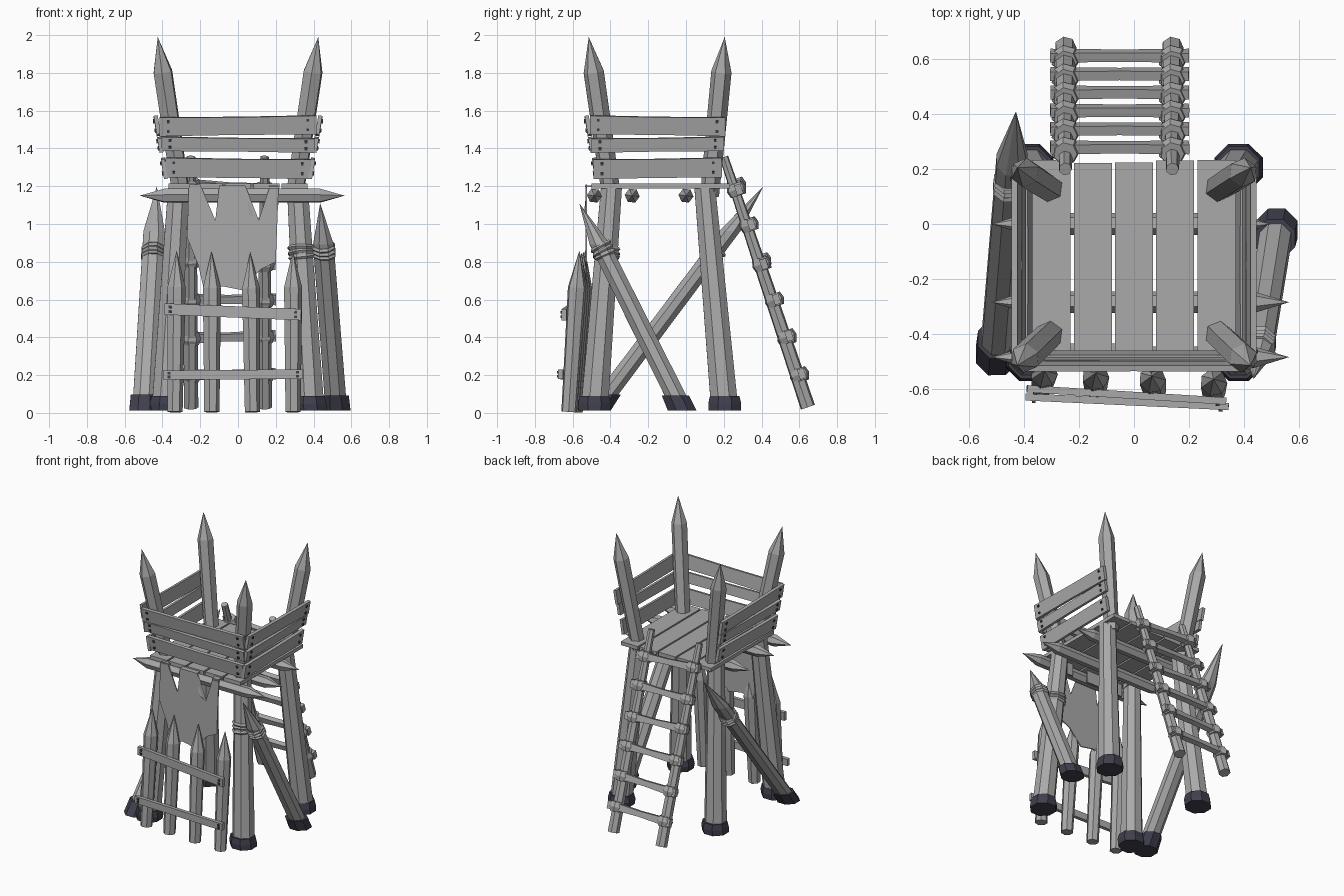
import bpy, bmesh, math, random
from mathutils import Vector

random.seed(4)
cube = bpy.data.objects.get("Cube")
if cube:
    bpy.data.objects.remove(cube, do_unlink=True)


def material(name, color):
    m = bpy.data.materials.new(name)
    m.use_nodes = True
    m.diffuse_color = (*color, 1)
    m.node_tree.nodes["Principled BSDF"].inputs["Base Color"].default_value = (*color, 1)
    return m


WOOD = material("weathered grey", (0.4, 0.4, 0.4))
IRON = material("dark slate", (0.05, 0.05, 0.075))


def finish(name, bm, mat):
    bmesh.ops.remove_doubles(bm, verts=bm.verts, dist=0.0005)
    bmesh.ops.recalc_face_normals(bm, faces=bm.faces)
    me = bpy.data.meshes.new(name)
    bm.to_mesh(me)
    bm.free()
    me.materials.append(mat)
    ob = bpy.data.objects.new(name, me)
    bpy.context.scene.collection.objects.link(ob)
    return ob


def pole(name, rings, sides=8, mat=WOOD, axis=None, turn=0.4):
    """Loft of (point, radius) rings; a zero radius makes a sharp tip."""
    pts = [Vector(p) for p, r in rings]
    axis = Vector(axis) if axis else (pts[-1] - pts[0]).normalized()
    ref = Vector((0, 1, 0)) if abs(axis.y) < 0.9 else Vector((1, 0, 0))
    u = axis.cross(ref).normalized()
    v = axis.cross(u)
    bm = bmesh.new()
    loops = []
    for p, (_, r) in zip(pts, rings):
        angles = [turn + math.tau * i / sides for i in range(sides)]
        loops.append([bm.verts.new(p + r * (math.cos(a) * u + math.sin(a) * v)) for a in angles])
    for a, b in zip(loops, loops[1:]):
        for i in range(sides):
            j = (i + 1) % sides
            bm.faces.new((a[i], a[j], b[j], b[i]))
    bm.faces.new(loops[0])
    bm.faces.new(loops[-1])
    return finish(name, bm, mat)


def plank(name, a, b, up, height, thick, mat=WOOD, waist=1.0):
    """Board from a to b, its height along up, optionally narrowed at the middle."""
    a, b = Vector(a), Vector(b)
    d = (b - a).normalized()
    n = d.cross(Vector(up)).normalized()
    w = n.cross(d)
    bm = bmesh.new()
    loops = []
    for t, k in ((0, 1), (0.5, waist), (1, 1)):
        c = a.lerp(b, t)
        loops.append([bm.verts.new(c + w * (sy * height * k / 2) + n * (sx * thick / 2))
                      for sx, sy in ((-1, -1), (1, -1), (1, 1), (-1, 1))])
    for p, q in zip(loops, loops[1:]):
        for i in range(4):
            j = (i + 1) % 4
            bm.faces.new((p[i], p[j], q[j], q[i]))
    bm.faces.new(loops[0])
    bm.faces.new(loops[-1])
    return finish(name, bm, mat)


def nails(name, a, b, up, gap, out, inset=0.045):
    """Pairs of square nail heads near both ends of a board."""
    a, b, up, out = Vector(a), Vector(b), Vector(up), Vector(out)
    d = (b - a).normalized()
    for end in (a + d * inset, b - d * inset):
        for s in (-1, 1):
            c = end + up * (s * gap) + out
            plank(name, c - d * 0.007, c + d * 0.007, up, 0.014, 0.012, IRON)


def rope(name, p, axis, r, turns=3):
    axis = Vector(axis).normalized()
    for i in range(turns):
        c = Vector(p) + axis * (i - (turns - 1) / 2) * 0.024
        tilt = Vector((random.uniform(-.08, .08), random.uniform(-.08, .08), 0))
        n = (axis + tilt).normalized()
        pole(name, [(c - n * 0.012, r - .006), (c, r + .004), (c + n * 0.012, r - .006)], 8)


def on_line(a, b, t):
    return Vector(a).lerp(Vector(b), t)


UP = (0, 0, 1)

# Corner legs with iron shoes, and the sharpened posts above the deck
for sx in (-1, 1):
    for low_y, top_y, base_y, tip_y in ((-.485, -.395, -.395, -.515), (.205, .10, .125, .205)):
        foot, head = (sx * .385, low_y, .02), (sx * .315, top_y, 1.19)
        pole("corner_leg", [(foot, .078), (head, .06)], axis=UP)
        pole("leg_shoe", [((sx * .385, low_y, .012), .092), ((sx * .38, low_y, .05), .094),
                          ((sx * .38, low_y, .09), .084)], mat=IRON, axis=UP)
        base, tip = (sx * .30, base_y, 1.15), (sx * .425, tip_y, 1.99)
        pole("upper_post", [(base, .05), (on_line(base, tip, .4), .053),
                            (on_line(base, tip, .78), .054), (tip, 0)], 6)

# Leaning side braces with iron shoes
for name, foot, tip, r, k in (("left_brace", (.52, -.02, .02), (.435, -.565, 1.11), .062, .8),
                              ("right_brace", (-.50, -.475, .02), (-.43, .41, 1.2), .064, .8)):
    pole(name, [(foot, r), (on_line(foot, tip, k), r * .95), (tip, 0)], axis=UP)
    pole(name + "_shoe", [((foot[0], foot[1], .012), .082),
                          (on_line(foot, tip, .065), .078)], mat=IRON, axis=UP)

# Rope lashings
rope("brace_rope", on_line((-.50, -.475, .02), (-.43, .41, 1.2), .7), (.07, .885, 1.18), .062)
rope("brace_rope", on_line((.52, -.02, .02), (.435, -.565, 1.11), .77), (-.085, -.545, 1.09), .062)
rope("leg_rope", (.335, -.42, .85), (-.07, .09, 1.17), .073)

# Sharpened beams under the deck
for y, x0, x1 in ((-.485, -.52, .565), (-.285, -.52, .565), (0, -.52, .5)):
    pole("deck_beam", [((x0, y, 1.15), 0), ((x0 + .13, y, 1.15), .04),
                       ((x1 - .13, y, 1.15), .04), ((x1, y, 1.15), 0)], 6)

# Deck planks
for i in range(5):
    x = -.30 + i * .15
    back = .23 + random.uniform(-.012, .008)
    plank("deck_plank", (x, -.50, 1.202), (x, back, 1.202), (1, 0, 0), .138, .026)

# Breastwork boards on three sides, leaning outward
for z, h, half in ((1.295, .105, .385), (1.42, .075, .405), (1.52, .10, .415)):
    lean = (z - 1.24) * .17
    j = random.uniform(-.006, .006)
    y = -.47 - lean
    a, b, up = (-half, y, z + j), (half, y, z - j), (0, -.17, 1)
    plank("front_board", a, b, up, h, .022, waist=.94)
    nails("front_nail", a, b, up, h * .25, (0, -.012, 0))
    for s in (-1, 1):
        x = s * (.38 + lean)
        a, b, up = (x, -.485 - lean * .5, z - j), (x, .185 + lean * .5, z + j), (s * .17, 0, 1)
        plank("side_board", a, b, up, h, .022, waist=.94)
        nails("side_nail", a, b, up, h * .25, (s * .012, 0, 0))

# Front palisade of sharpened stakes
for x, top, dx in ((-.335, .86, .01), (-.14, .855, 0), (.075, .85, -.01), (.29, .86, 0)):
    y = -.605 - x * .05
    foot, tip = (x, y, .005), (x + dx, y + .055, top)
    pole("stake", [(foot, .042), (on_line(foot, tip, .4), .046),
                   (on_line(foot, tip, .77), .05), (tip, 0)], 7)
for a, b, h in (((-.39, -.60, .55), (.335, -.645, .52), .06),
                ((-.395, -.63, .20), (.345, -.665, .205), .05)):
    plank("palisade_rail", a, b, UP, h, .026)
    nails("rail_nail", a, b, UP, h * .2, (0, -.014, 0), .03)

# Tattered cloth hung on the front beam
outline = ((-.26, 1.21), (-.2, 1.21), (-.12, 1.02), (-.10, 1.2), (.04, 1.2), (.06, 1.05),
           (.11, 1.02), (.165, 1.19), (.215, 1.19), (.2, .8), (.12, .76), (.02, .65),
           (-.08, .67), (-.18, .65), (-.21, .78), (-.27, .93))
bm = bmesh.new()
bm.faces.new([bm.verts.new((x, -.533, z)) for x, z in outline])
bmesh.ops.triangulate(bm, faces=bm.faces)
cloth = finish("hanging_cloth", bm, WOOD)
cloth.modifiers.new("thickness", "SOLIDIFY").thickness = .008
for x, w in ((-.23, .06), (-.03, .14), (.19, .05)):
    plank("cloth_loop", (x, -.536, 1.2), (x, -.44, 1.2), (1, 0, 0), w, .01)
    plank("cloth_loop_back", (x, -.44, 1.2), (x, -.44, 1.1), (1, 0, 0), w, .01)

# Ladder at the back, with lashed rungs
low, high = Vector((0, .645, .03)), Vector((0, .20, 1.355))
slope = (high - low).normalized()
out = Vector((0, slope.z, -slope.y))
sides = (-.25, .14)
for x in sides:
    off = Vector((x, 0, 0))
    pole("ladder_rail", [(low + off, .04), (low.lerp(high, .5) + off, .035), (high + off, .024)], 7)
for i in range(6):
    c = low.lerp(high, .125 + i * .15)
    tilt = random.uniform(-.018, .018)
    c_out = c + out * .025
    plank("ladder_rung", c_out + Vector((-.305, 0, -tilt)), c_out + Vector((.2, 0, tilt)),
          slope, .055, .035, waist=.7)
    for x in sides:
        p = c + out * .012 + Vector((x, 0, tilt * (x + .05) * 4))
        pole("rung_lashing", [(p - slope * .034, .043), (p, .054), (p + slope * .034, .043)], 7)
